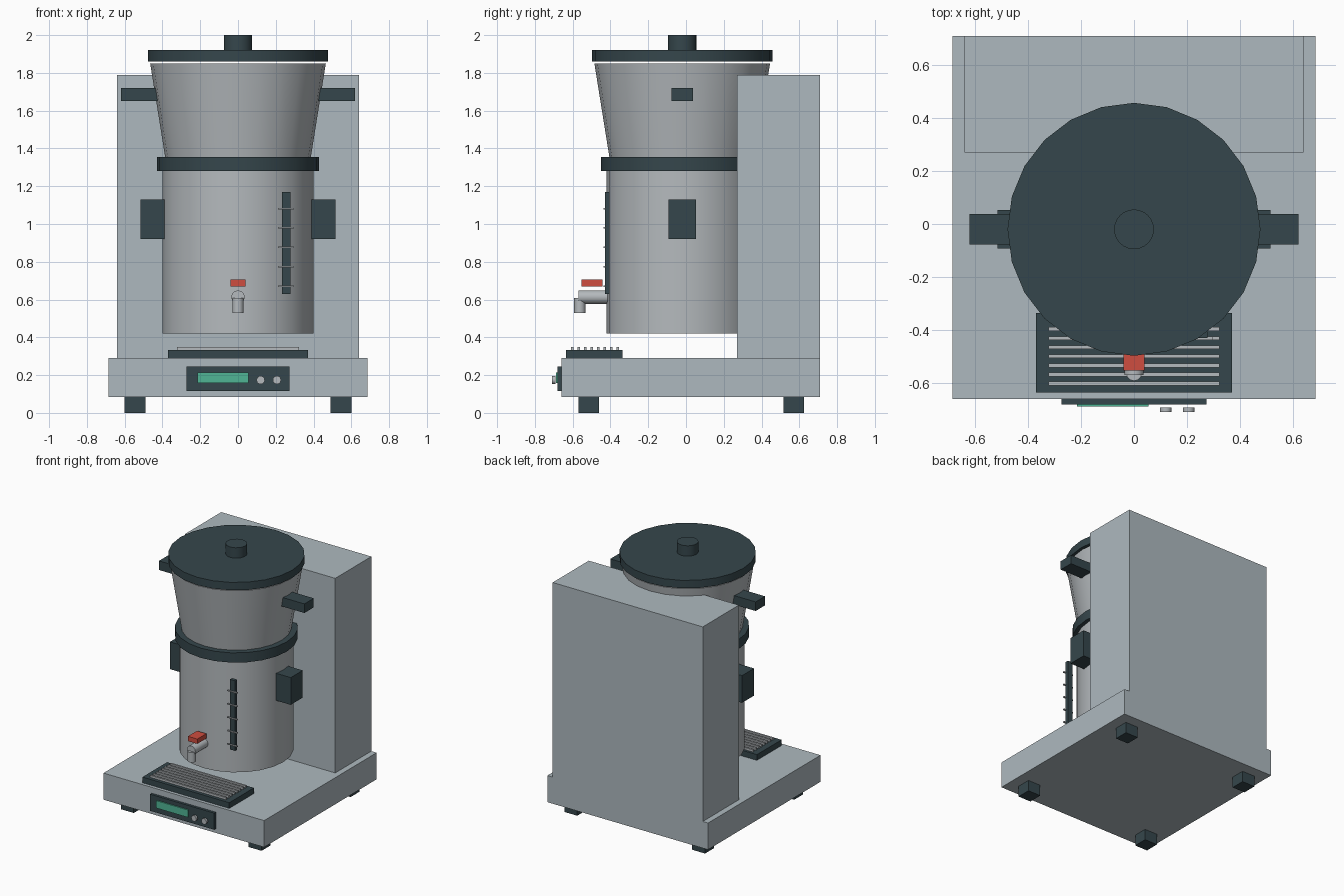
import bpy
import math

if "Cube" in bpy.data.objects:
    bpy.data.objects.remove(bpy.data.objects["Cube"], do_unlink=True)


def material(name, rgb):
    m = bpy.data.materials.new(name)
    m.use_nodes = True
    m.diffuse_color = (*rgb, 1)
    m.node_tree.nodes["Principled BSDF"].inputs["Base Color"].default_value = (*rgb, 1)
    return m


HOUSING = material("pale blue grey housing", (0.42, 0.485, 0.52))
STEEL = material("brushed steel", (0.46, 0.49, 0.51))
DARK = material("dark slate plastic", (0.036, 0.062, 0.072))
RED = material("red lever", (0.62, 0.075, 0.05))
GREEN = material("green screen", (0.08, 0.46, 0.30))


def box(name, x, y, z, mat):
    """Box from (min, max) ranges on each axis."""
    bpy.ops.mesh.primitive_cube_add(size=1, location=[sum(r) / 2 for r in (x, y, z)])
    ob = bpy.context.object
    ob.name = name
    ob.scale = [r[1] - r[0] for r in (x, y, z)]
    bpy.ops.object.transform_apply(location=False, rotation=False, scale=True)
    ob.data.materials.append(mat)
    return ob


def drum(name, r0, r1, span, mat, x=0, y=0, z=0, axis="Z", sides=24):
    """Cylinder or cone along z, or along y at height z."""
    mid = sum(span) / 2
    along_y = axis == "Y"
    bpy.ops.mesh.primitive_cone_add(
        vertices=sides, radius1=r0, radius2=r1, depth=span[1] - span[0],
        location=(x, mid, z) if along_y else (x, y, mid),
        rotation=(-math.pi / 2 if along_y else 0, 0, 0))
    ob = bpy.context.object
    ob.name = name
    ob.data.materials.append(mat)
    bpy.ops.object.shade_smooth_by_angle(angle=math.radians(40))
    return ob


# Housing: base, rear column, feet
box("base", (-0.685, 0.685), (-0.66, 0.71), (0.085, 0.29), HOUSING)
box("rear_column", (-0.64, 0.64), (0.27, 0.71), (0.29, 1.79), HOUSING)
for side, sx in (("left", 1), ("right", -1)):
    for end, y in (("front", -0.515), ("back", 0.57)):
        cx = sx * 0.545
        box(f"{end}_{side}_foot", (cx - 0.055, cx + 0.055), (y - 0.055, y + 0.055),
            (0, 0.085), DARK)

# Container stack, all on one vertical axis
CY = -0.02
drum("container", 0.40, 0.40, (0.42, 1.29), STEEL, y=CY)
drum("collar", 0.43, 0.43, (1.28, 1.355), DARK, y=CY)
drum("funnel", 0.385, 0.465, (1.35, 1.85), STEEL, y=CY)
drum("lid", 0.477, 0.477, (1.86, 1.92), DARK, y=CY)
drum("lid_knob", 0.075, 0.075, (1.92, 2.0), DARK, y=CY)

# Handles on both sides
for side, sx in (("left", 1), ("right", -1)):
    box(f"{side}_funnel_handle", sorted((sx * 0.42, sx * 0.62)), (-0.077, 0.037),
        (1.65, 1.72), DARK)
    box(f"{side}_container_handle", sorted((sx * 0.39, sx * 0.515)), (-0.093, 0.053),
        (0.92, 1.13), DARK)

# Level gauge with tick marks
box("gauge", (0.233, 0.277), (-0.43, -0.405), (0.63, 1.17), DARK)
for i in range(5):
    z = 0.67 + i * 0.103
    box(f"gauge_tick_{i + 1}", (0.213, 0.297), (-0.438, -0.425),
        (z - 0.004, z + 0.004), STEEL)

# Tap
drum("tap_pipe", 0.036, 0.036, (-0.57, -0.41), STEEL, z=0.613, axis="Y", sides=12)
drum("tap_spout", 0.03, 0.03, (0.53, 0.607), STEEL, y=-0.562, sides=12)
box("tap_lever", (-0.04, 0.04), (-0.553, -0.443), (0.668, 0.705), RED)

# Drip tray with slats
box("drip_tray", (-0.37, 0.37), (-0.635, -0.335), (0.29, 0.334), DARK)
for i in range(8):
    y = -0.602 + i * 0.0343
    box(f"tray_slat_{i + 1}", (-0.323, 0.323), (y - 0.007, y + 0.007),
        (0.334, 0.35), STEEL)

# Control panel
box("control_panel", (-0.273, 0.273), (-0.68, -0.66), (0.117, 0.245), DARK)
box("screen", (-0.215, 0.055), (-0.689, -0.68), (0.157, 0.214), GREEN)
for i, x in enumerate((0.12, 0.206)):
    drum(f"control_knob_{i + 1}", 0.022, 0.022, (-0.71, -0.692), STEEL,
         x=x, z=0.174, axis="Y", sides=12)
